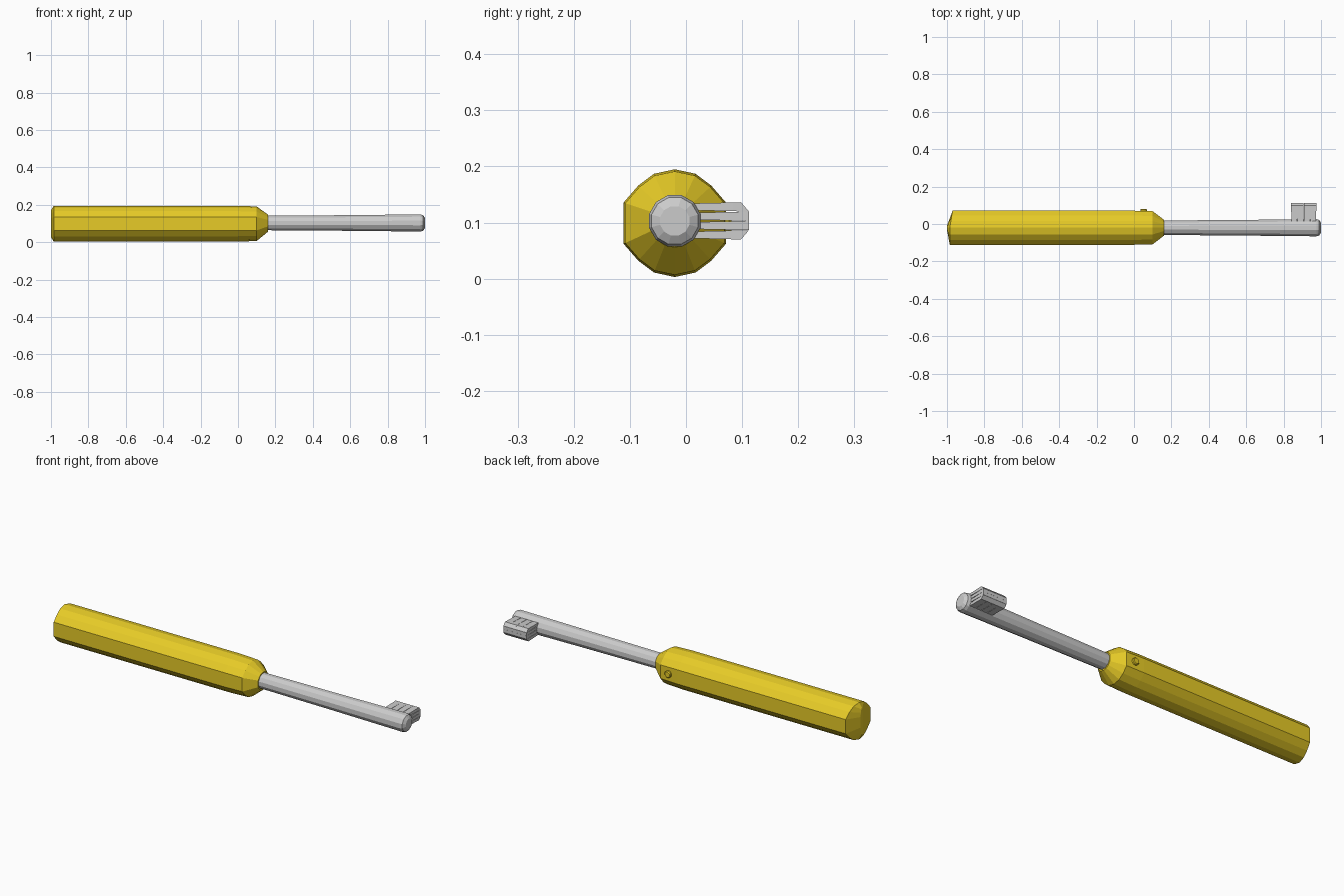
import bpy, bmesh, math

if "Cube" in bpy.data.objects:
    bpy.data.objects.remove(bpy.data.objects["Cube"])

CY, CZ = -0.02, 0.1   # long axis of the brush

def material(name, rgb):
    m = bpy.data.materials.new(name)
    m.diffuse_color = (*rgb, 1)
    m.use_nodes = True
    m.node_tree.nodes["Principled BSDF"].inputs["Base Color"].default_value = m.diffuse_color
    return m

yellow = material("yellow_plastic", (0.8, 0.6, 0.02))
grey = material("grey_plastic", (0.55, 0.55, 0.55))

def loft(name, rings, mat):
    """Skin equal-length rings of points and cap both ends."""
    bm = bmesh.new()
    loops = [[bm.verts.new(p) for p in ring] for ring in rings]
    n = len(loops[0])
    for a, b in zip(loops, loops[1:]):
        for i in range(n):
            j = (i + 1) % n
            bm.faces.new((a[i], a[j], b[j], b[i]))
    bm.faces.new(loops[0])
    bm.faces.new(loops[-1])
    bmesh.ops.recalc_face_normals(bm, faces=bm.faces)
    me = bpy.data.meshes.new(name)
    bm.to_mesh(me)
    bm.free()
    ob = bpy.data.objects.new(name, me)
    bpy.context.collection.objects.link(ob)
    me.materials.append(mat)
    return ob

# Handle section: rounded top and bottom, flat sides
quarter = [(0.091, 0.037), (0.065, 0.067), (0.037, 0.088), (0, 0.096)]
half = quarter + [(-y, z) for y, z in quarter[-2::-1]]
section = half + [(y, -z) for y, z in half[::-1]]

def handle_ring(x, sy, sz, skew=0.0):
    return [(x + skew * max(y, 0) / 0.091, CY + y * sy, CZ - 0.001 + z * sz)
            for y, z in section]

handle_rings = [handle_ring(-1.0, 0.12, 0.75), handle_ring(-0.985, 1, 1, 0.015),
                handle_ring(0.0, 1, 1), handle_ring(0.1, 0.97, 0.96)]
# shoulder closes to a round neck
handle_rings.append([(0.16, CY + 0.046 * math.cos(a), CZ + 0.002 + 0.046 * math.sin(a))
                     for a in (math.atan2(z, y) for y, z in section)])
loft("handle", handle_rings, yellow)

# Neck rod, slightly flared to a bevelled tip
def circle(x, r, n=12):
    return [(x, CY + r * math.cos(2 * math.pi * (i + .5) / n),
             CZ + 0.003 + r * math.sin(2 * math.pi * (i + .5) / n)) for i in range(n)]

loft("neck_rod", [circle(x, r) for x, r in
                  ((0.14, 0.040), (0.55, 0.043), (0.975, 0.0475), (0.99, 0.043), (1.0, 0.027))], grey)

# Power button on the bristle side
def button_ring(y, r, n=12):
    return [(0.052 + r * math.cos(2 * math.pi * i / n), y,
             CZ + r * math.sin(2 * math.pi * i / n)) for i in range(n)]

loft("button", [button_ring(0.06, 0.018), button_ring(0.077, 0.018), button_ring(0.081, 0.014)], yellow)

# Bristle tufts: 4 x 4 tapered blocks that meet at the tips
def rect(y, cx, cz, hx, hz):
    return [(cx + sx * hx, y, cz + sz * hz)
            for sx, sz in ((-1, -1), (1, -1), (1, 1), (-1, 1))]

for i in range(4):
    cx = 0.857 + 0.0337 * i
    for j in range(4):
        cz = 0.078 + 0.0167 * j
        tip = rect(0.112, cx, cz, 0.0168, 0.0082)
        if j in (0, 3):   # outer rows have chamfered tips
            edge = 0.070 if j == 0 else 0.136
            tip = [(x, 0.098 if abs(z - edge) < 0.003 else y, z) for x, y, z in tip]
        loft(f"bristle_tuft_{i}_{j}",
             [rect(0.0, cx, cz, 0.0155, 0.0058), rect(0.085, cx, cz, 0.0165, 0.0078), tip], grey)
